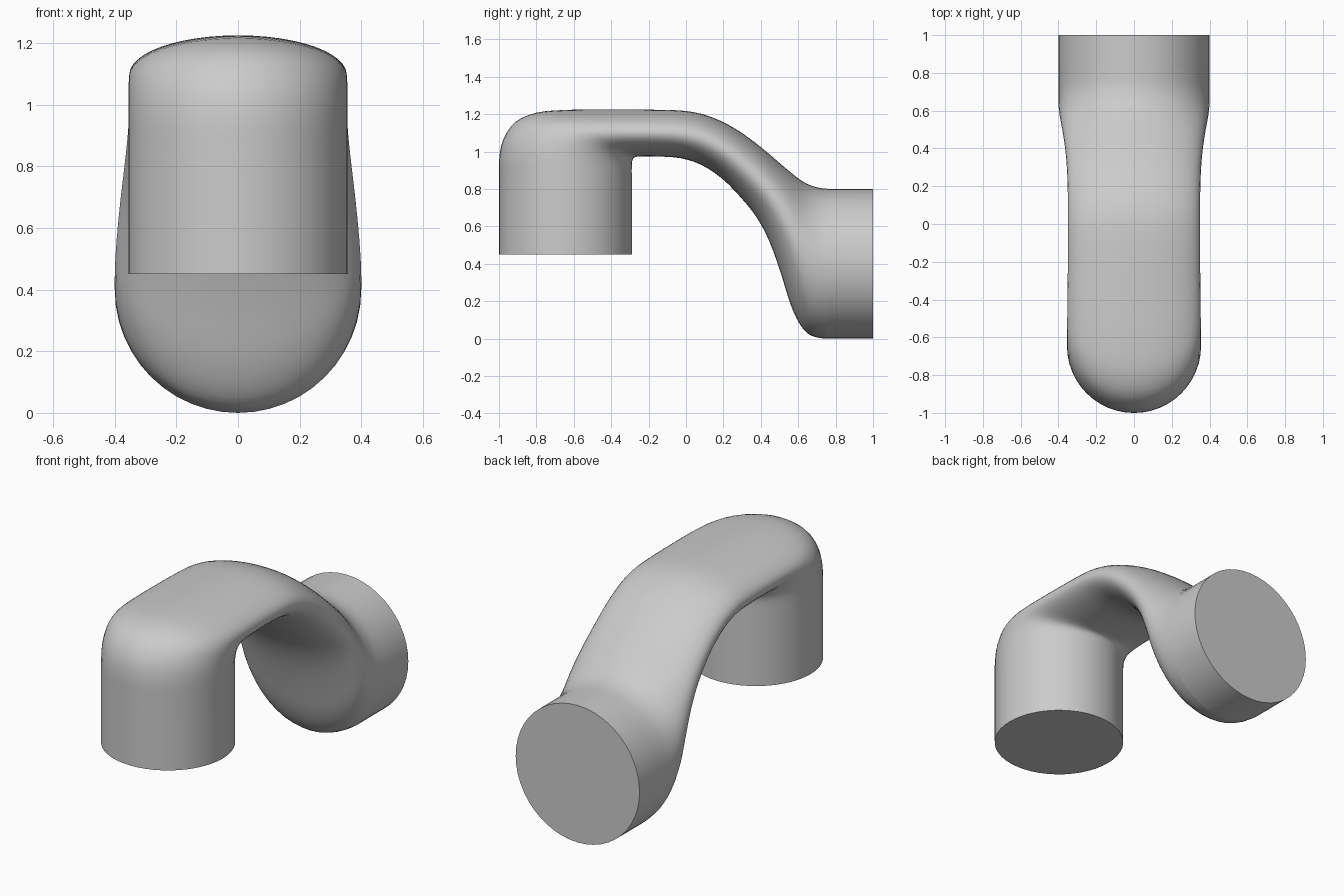
import bpy, bmesh, math

if "Cube" in bpy.data.objects:
    bpy.data.objects.remove(bpy.data.objects["Cube"])

SIDES = 48


def catmull(a, b, c, d, t):
    return 0.5 * (2*b + (c - a)*t + (2*a - 5*b + 4*c - d)*t*t + (3*b - a - 3*c + d)*t**3)


def refine(secs, n):
    # smooth in-between sections along the pipe
    out = []
    for i in range(len(secs) - 1):
        p = [secs[max(i-1, 0)], secs[i], secs[i+1], secs[min(i+2, len(secs)-1)]]
        out += [[catmull(*v, k / n) for v in zip(*p)] for k in range(n)]
    return out + [list(secs[-1])]


def loft(name, secs, cap_first=False, cap_last=False):
    # section = outer y, z / inner y, z / half width, drawn as an ellipse
    bm = bmesh.new()
    rings = []
    for oy, oz, iy, iz, w in secs:
        ring = []
        for k in range(SIDES):
            a = 2 * math.pi * k / SIDES
            s = math.cos(a) / 2
            ring.append(bm.verts.new((w * math.sin(a), (oy + iy)/2 + s*(oy - iy),
                                      (oz + iz)/2 + s*(oz - iz))))
        rings.append(ring)
    for r, q in zip(rings, rings[1:]):
        for k in range(SIDES):
            j = (k + 1) % SIDES
            bm.faces.new((r[k], r[j], q[j], q[k]))
    if cap_first:
        bm.faces.new(rings[0][::-1])
    if cap_last:
        bm.faces.new(rings[-1])
    bmesh.ops.recalc_face_normals(bm, faces=bm.faces[:])
    # open tubes: make sure the sides face outward
    bm.faces.ensure_lookup_table()
    f = bm.faces[0]
    oy, oz, iy, iz, w = secs[0]
    c = f.calc_center_median()
    if f.normal.x * c.x + f.normal.y * (c.y - (oy+iy)/2) + f.normal.z * (c.z - (oz+iz)/2) < 0:
        bmesh.ops.reverse_faces(bm, faces=bm.faces[:])
    me = bpy.data.meshes.new(name)
    bm.to_mesh(me)
    bm.free()
    ob = bpy.data.objects.new(name, me)
    bpy.context.collection.objects.link(ob)
    bpy.ops.object.select_all(action='DESELECT')
    ob.select_set(True)
    bpy.context.view_layer.objects.active = ob
    bpy.ops.object.shade_smooth_by_angle(angle=math.radians(40))
    return ob


# vertical round outlet
loft("outlet_collar", [(-1, .45, -.29, .45, .355), (-1, .77, -.29, .77, .355)], cap_first=True)

# tight elbow, flattened bridge and sweep down to the inlet
bend = [
    (-1, .77, -.29, .77, .355),
    (-1, .87, -.29, .86, .355),
    (-.998, .97, -.29, .915, .355),
    (-.975, 1.07, -.289, .94, .355),
    (-.91, 1.16, -.286, .955, .355),
    (-.80, 1.208, -.28, .965, .354),
    (-.66, 1.222, -.27, .971, .353),
    (-.50, 1.225, -.255, .974, .352),
    (-.35, 1.225, -.22, .975, .351),
    (-.18, 1.224, -.15, .974, .35),
    (0, 1.217, -.03, .965, .35),
    (.13, 1.187, .08, .93, .35),
    (.26, 1.125, .19, .858, .352),
    (.38, 1.04, .29, .758, .358),
    (.47, .965, .38, .645, .368),
    (.55, .897, .45, .51, .38),
    (.61, .85, .51, .34, .391),
    (.66, .822, .56, .18, .398),
    (.71, .807, .61, .075, .40),
    (.76, .801, .665, .018, .40),
    (.83, .80, .74, 0, .40),
]
loft("bent_pipe", refine(bend, 3))

# horizontal round inlet
loft("inlet_collar", [bend[-1], (1, .80, 1, 0, .40)], cap_last=True)
